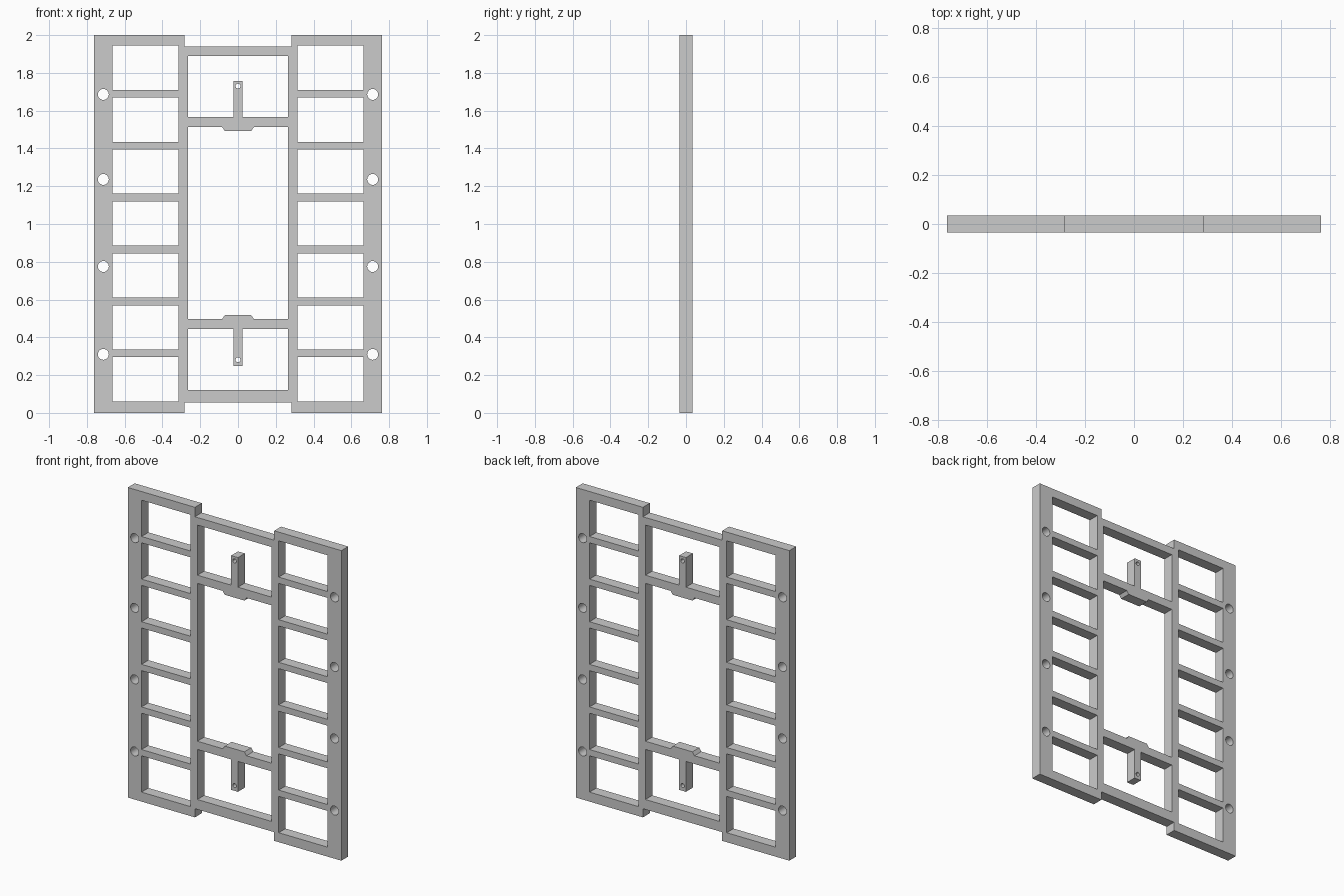
import bpy, bmesh
from math import cos, sin, pi, radians

if "Cube" in bpy.data.objects:
    bpy.data.objects.remove(bpy.data.objects["Cube"])

THICK = 0.07
loops = []


def rect(x0, x1, z0, z1):
    loops.append([(x0, z0), (x1, z0), (x1, z1), (x0, z1)])


def circle(x, z, r, n=24):
    loops.append([(x + r * cos(2 * pi * i / n), z + r * sin(2 * pi * i / n)) for i in range(n)])


def symmetric(half):
    # closes a right-hand half profile by mirroring it across x = 0
    loops.append(half + [(-x, z) for x, z in reversed(half)])


# outer silhouette: tall side panels joined by a slightly shorter middle
symmetric([(0.283, 0.056), (0.283, 0), (0.762, 0), (0.762, 2), (0.283, 2), (0.283, 1.939)])

# ladder windows and mounting holes on both side panels
for s in (-1, 1):
    for i in range(7):
        z = 0.061 + i * 0.2748
        rect(s * 0.315, s * 0.664, z, z + 0.234)
    for z in (0.31, 0.775, 1.236, 1.686):
        circle(s * 0.713, z, 0.029)

# large middle opening, notched by the bevelled tab on each crossbar
symmetric([(0.085, 0.496), (0.265, 0.496), (0.265, 1.514), (0.085, 1.514),
           (0.070, 1.493)][:5] + [])
loops.pop()
lower = [(-0.265, 0.496), (-0.085, 0.496), (-0.070, 0.517),
         (0.070, 0.517), (0.085, 0.496), (0.265, 0.496)]
upper = [(x, 2.01 - z) for x, z in reversed(lower)]
loops.append(lower + upper)

# end openings, each with a stem reaching in from its crossbar
for bar, tip, end, hole in ((1.567, 1.758, 1.890, 1.73), (0.443, 0.247, 0.120, 0.281)):
    symmetric([(0.024, tip), (0.024, bar), (0.265, bar), (0.265, end)])
    circle(0, hole, 0.013, 16)

# extrude the filled profile into the plate
curve = bpy.data.curves.new("frame_profile", "CURVE")
curve.dimensions = "2D"
curve.fill_mode = "BOTH"
curve.extrude = THICK / 2
for pts in loops:
    sp = curve.splines.new("POLY")
    sp.points.add(len(pts) - 1)
    for p, (x, z) in zip(sp.points, pts):
        p.co = (x, z, 0, 1)
    sp.use_cyclic_u = True
frame = bpy.data.objects.new("ladder_frame", curve)
bpy.context.collection.objects.link(frame)
frame.rotation_euler.x = radians(90)
bpy.context.view_layer.objects.active = frame
frame.select_set(True)
bpy.ops.object.convert(target="MESH")
frame = bpy.context.object

# weld caps to walls, keep flat faces crisp and holes smooth
bm = bmesh.new()
bm.from_mesh(frame.data)
bmesh.ops.remove_doubles(bm, verts=bm.verts, dist=0.0005)
bmesh.ops.recalc_face_normals(bm, faces=bm.faces)
bm.to_mesh(frame.data)
bm.free()
bpy.ops.object.shade_smooth_by_angle(angle=radians(30))
